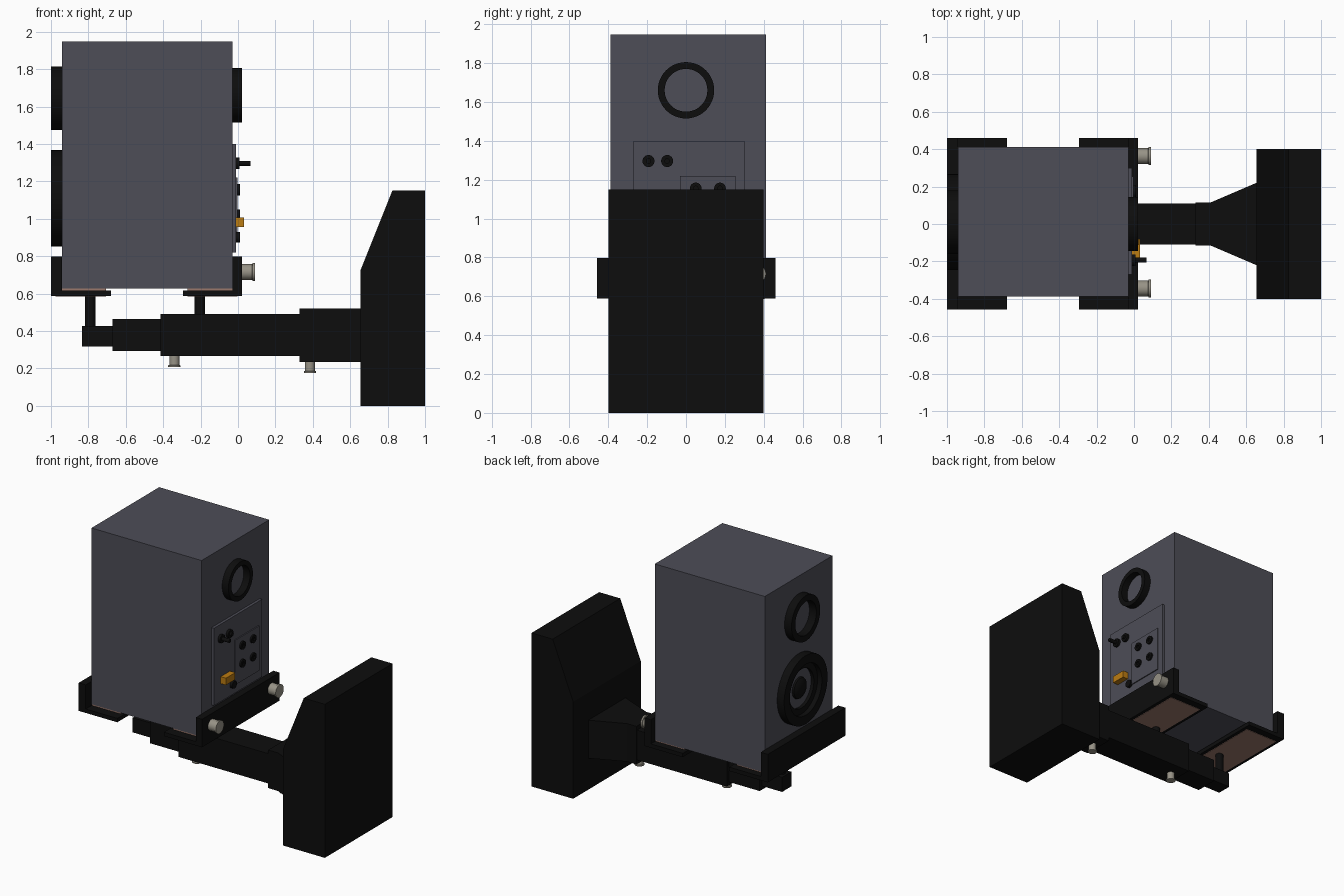
import bpy, bmesh, math
from mathutils import Matrix, Vector

if "Cube" in bpy.data.objects:
    bpy.data.objects.remove(bpy.data.objects["Cube"])


def material(name, rgb):
    m = bpy.data.materials.new(name)
    m.diffuse_color = (*rgb, 1)
    m.use_nodes = True
    m.node_tree.nodes["Principled BSDF"].inputs["Base Color"].default_value = m.diffuse_color
    return m


BLACK = material("matte_black", (0.004, 0.004, 0.004))
GREY = material("slate_grey", (0.075, 0.075, 0.095))
TAN = material("cork_tan", (0.33, 0.19, 0.15))
METAL = material("warm_metal", (0.31, 0.29, 0.24))
ORANGE = material("switch_orange", (0.5, 0.2, 0.006))


def finish(name, bm, mat, smooth=False):
    bmesh.ops.recalc_face_normals(bm, faces=bm.faces)
    me = bpy.data.meshes.new(name)
    bm.to_mesh(me)
    bm.free()
    me.materials.append(mat)
    ob = bpy.data.objects.new(name, me)
    bpy.context.collection.objects.link(ob)
    if smooth:
        bpy.ops.object.select_all(action='DESELECT')
        ob.select_set(True)
        bpy.context.view_layer.objects.active = ob
        bpy.ops.object.shade_smooth_by_angle()
    return ob


def box(name, x, y, z, mat):
    """Box from (min, max) pairs."""
    bm = bmesh.new()
    size = [b - a for a, b in (x, y, z)]
    mid = [(a + b) / 2 for a, b in (x, y, z)]
    bmesh.ops.create_cube(bm, size=1, matrix=Matrix.Translation(mid) @ Matrix.Diagonal((*size, 1)))
    return finish(name, bm, mat)


def prism(name, pts, lo, hi, axis, mat):
    """Extrude a profile along y (xz points) or z (xy points)."""
    bm = bmesh.new()
    put = (lambda p: (p[0], lo, p[1])) if axis == 'y' else (lambda p: (p[0], p[1], lo))
    f = bm.faces.new([bm.verts.new(put(p)) for p in pts])
    r = bmesh.ops.extrude_face_region(bm, geom=[f])
    step = Vector((0, hi - lo, 0) if axis == 'y' else (0, 0, hi - lo))
    bmesh.ops.translate(bm, vec=step, verts=[v for v in r['geom'] if isinstance(v, bmesh.types.BMVert)])
    return finish(name, bm, mat)


def lathe(name, profile, origin, axis, mat, n=32):
    """Revolve (radius, height) points about an axis; a closed loop gives a ring."""
    bm = bmesh.new()
    rot = Vector((0, 0, 1)).rotation_difference(Vector(axis)).to_matrix()
    o = Vector(origin)
    rings = [[bm.verts.new(o + rot @ Vector((r * math.cos(2 * math.pi * i / n),
              r * math.sin(2 * math.pi * i / n), h))) for i in range(n)] for r, h in profile]
    closed = profile[0] == profile[-1]
    for a, b in zip(rings, rings[1:]):
        for i in range(n):
            bm.faces.new((a[i], a[(i + 1) % n], b[(i + 1) % n], b[i]))
    if closed:
        bmesh.ops.remove_doubles(bm, verts=bm.verts, dist=1e-5)
    else:
        bm.faces.new(rings[0])
        bm.faces.new(rings[-1])
    return finish(name, bm, mat, True)


def ring(name, origin, axis, outer, inner, h):
    lathe(name, [(inner, 0), (outer, 0), (outer, h), (inner, h), (inner, 0)], origin, axis, BLACK, 48)


def disc(name, origin, axis, r, h, mat=BLACK, n=24):
    lathe(name, [(r, 0), (r, h)], origin, axis, mat, n)


FRONT, BACK, DOWN = (-1, 0, 0), (1, 0, 0), (0, 0, -1)

# Wall block and arm root that flares towards it
prism("wall_block", [(0.655, 0), (1, 0), (1, 1.15), (0.825, 1.15), (0.655, 0.725)], -0.4, 0.4, 'y', BLACK)
prism("arm_root", [(0.33, -0.115), (0.41, -0.115), (0.655, -0.22), (0.655, 0.22),
                   (0.41, 0.115), (0.33, 0.115)], 0.235, 0.52, 'z', BLACK)

# Telescoping arm
for name, x0, x1, w, z0, z1 in (("arm_outer", -0.415, 0.34, 0.11, 0.267, 0.49),
                                ("arm_middle", -0.67, -0.40, 0.085, 0.292, 0.463),
                                ("arm_tip", -0.835, -0.66, 0.055, 0.318, 0.427)):
    box(name, (x0, x1), (-w, w), (z0, z1), BLACK)
for x, z in ((-0.79, 0.40), (-0.205, 0.46)):
    disc("support_post", (x, 0, z), (0, 0, 1), 0.028, 0.59 - z)

# Clamping brackets: plate, upright lip and cork pad
for name, px, ux in (("front", (-1, -0.68), (-1, -0.942)), ("rear", (-0.295, 0.022), (-0.03, 0.022))):
    box(name + "_bracket_plate", px, (-0.457, 0.46), (0.588, 0.617), BLACK)
    box(name + "_bracket_lip", ux, (-0.457, 0.46), (0.588, 0.798), BLACK)
    box(name + "_cork_pad", (px[0] + 0.025, px[1] - 0.025), (-0.385, 0.405), (0.585, 0.628), TAN)

# Thumbscrews
SCREW = [(0.038, 0), (0.038, 0.058), (0.045, 0.06), (0.045, 0.07)]
for y in (-0.345, 0.363):
    lathe("bracket_thumbscrew", [(0.042, 0), (0.042, 0.055), (0.048, 0.057), (0.048, 0.07)],
          (0.021, y, 0.715), BACK, METAL)
for x, z in ((-0.34, 0.268), (0.385, 0.236)):
    lathe("arm_thumbscrew", [(0.027, 0), (0.027, 0.05), (0.033, 0.052), (0.033, 0.06)],
          (x, 0, z), DOWN, METAL)

# Speaker cabinet
box("cabinet", (-0.942, -0.03), (-0.388, 0.412), (0.627, 1.947), GREY)

# Drivers on the front (-x) face
ring("tweeter_ring", (-0.94, 0.01, 1.645), FRONT, 0.17, 0.125, 0.06)
ring("woofer_ring", (-0.94, 0.01, 1.11), FRONT, 0.257, 0.19, 0.06)
ring("woofer_surround", (-0.94, 0.01, 1.11), FRONT, 0.195, 0.145, 0.025)
lathe("woofer_cap", [(0.08, 0), (0.075, 0.015), (0.055, 0.028), (0.02, 0.035)],
      (-0.94, 0.01, 1.11), FRONT, BLACK)

# Rear (+x) face: port, panels and controls
ring("bass_port", (-0.032, 0, 1.66), BACK, 0.145, 0.11, 0.054)
box("rear_panel", (-0.032, -0.01), (-0.27, 0.30), (0.82, 1.40), GREY)
box("jack_panel", (-0.012, -0.002), (-0.03, 0.255), (0.885, 1.22), GREY)
for y in (-0.193, -0.097):
    disc("control_knob", (-0.012, y, 1.296), BACK, 0.031, 0.02)
    disc("control_stem", (-0.012, y, 1.296), BACK, 0.014, 0.08 if y < -0.15 else 0.035)
for y in (0.05, 0.175):
    for z in (1.02, 1.155):
        ring("jack_socket", (-0.003, y, z), BACK, 0.03, 0.012, 0.014)
        disc("jack_hole", (-0.003, y, z), BACK, 0.015, 0.006)
box("power_switch", (-0.012, 0.033), (-0.19, -0.08), (0.955, 1.007), ORANGE)
disc("power_socket", (-0.012, -0.055, 0.9), BACK, 0.028, 0.022)
